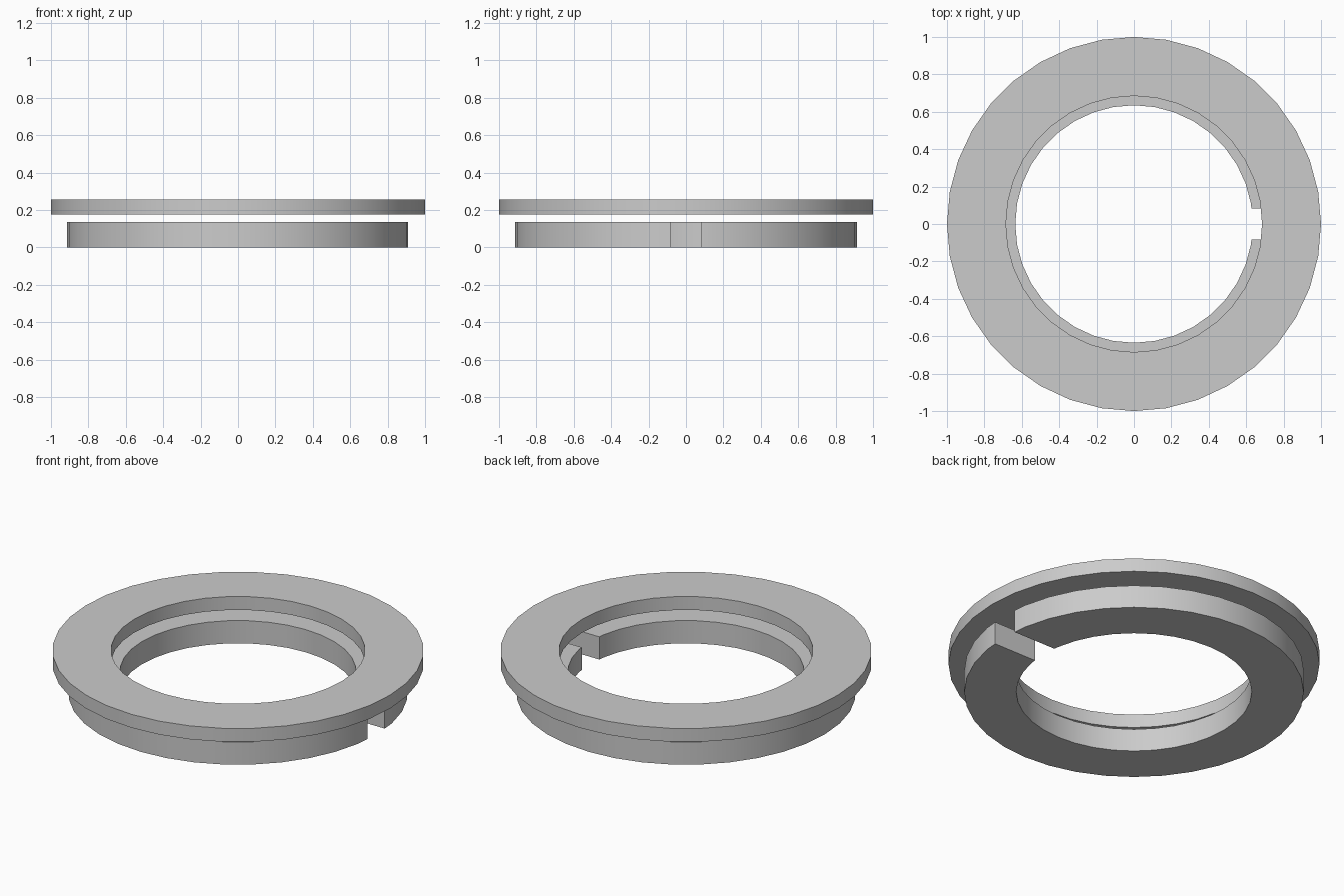
import bpy
import bmesh
import math

SIDES = 36

cube = bpy.data.objects.get("Cube")
if cube:
    bpy.data.objects.remove(cube, do_unlink=True)

grey = bpy.data.materials.new("plain grey")
grey.use_nodes = True
grey.diffuse_color = (0.6, 0.6, 0.6, 1)
grey.node_tree.nodes["Principled BSDF"].inputs["Base Color"].default_value = (0.6, 0.6, 0.6, 1)


def outline(radius, half_gap):
    """Polygon points round a circle, optionally stopping at a slot on +x."""
    step = 2 * math.pi / SIDES
    pts = [(radius * math.cos(i * step), radius * math.sin(i * step)) for i in range(SIDES)]
    if half_gap:
        # Slide the first corner along its facet to the slot wall
        t = half_gap / pts[1][1]
        x = radius + (pts[1][0] - radius) * t
        pts = [(x, half_gap)] + pts[1:] + [(x, -half_gap)]
    return pts


def make_ring(name, outer, inner, bottom, top, half_gap=0):
    bm = bmesh.new()
    # Each section is a rectangle running round the ring
    sections = []
    for o, i in zip(outline(outer, half_gap), outline(inner, half_gap)):
        corners = [(*o, bottom), (*o, top), (*i, top), (*i, bottom)]
        sections.append([bm.verts.new(c) for c in corners])
    pairs = list(zip(sections, sections[1:]))
    if half_gap:
        bm.faces.new(sections[0])
        bm.faces.new(sections[-1])
    else:
        pairs.append((sections[-1], sections[0]))
    for a, b in pairs:
        for k in range(4):
            n = (k + 1) % 4
            bm.faces.new((a[k], b[k], b[n], a[n]))
    bmesh.ops.recalc_face_normals(bm, faces=bm.faces)
    mesh = bpy.data.meshes.new(name)
    bm.to_mesh(mesh)
    bm.free()
    mesh.materials.append(grey)
    ring = bpy.data.objects.new(name, mesh)
    bpy.context.collection.objects.link(ring)
    # Smooth round walls, crisp rims
    bpy.ops.object.select_all(action="DESELECT")
    ring.select_set(True)
    bpy.context.view_layer.objects.active = ring
    bpy.ops.object.shade_smooth_by_angle(angle=math.radians(30))
    return ring


# Wide thin flange floating above a narrower split ring
make_ring("upper_flange", 1.0, 0.685, 0.175, 0.255)
make_ring("lower_split_ring", 0.915, 0.635, 0.0, 0.135, half_gap=0.082)
